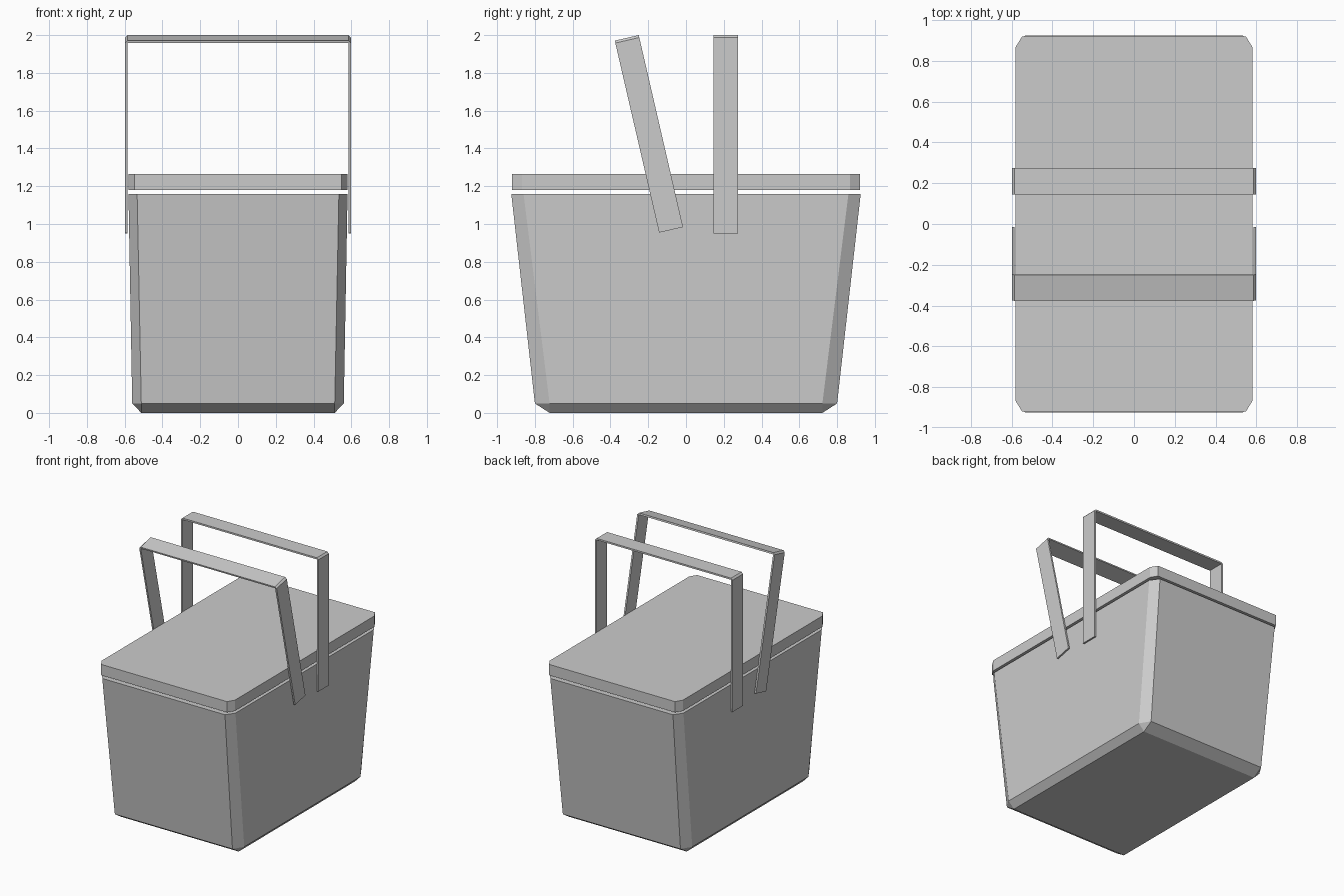
import bpy, bmesh
from math import radians

if "Cube" in bpy.data.objects:
    bpy.data.objects.remove(bpy.data.objects["Cube"])


def make_object(name, bm):
    bmesh.ops.remove_doubles(bm, verts=bm.verts, dist=0.0005)
    bmesh.ops.recalc_face_normals(bm, faces=bm.faces)
    mesh = bpy.data.meshes.new(name)
    bm.to_mesh(mesh)
    bm.free()
    obj = bpy.data.objects.new(name, mesh)
    bpy.context.collection.objects.link(obj)
    return obj


def loft(name, rings):
    """Stack of chamfered rectangles: (z, half x, half y, chamfer x, chamfer y)."""
    bm = bmesh.new()
    loops = []
    for z, x, y, cx, cy in rings:
        a, b = x - cx, y - cy
        pts = [(x, -b), (x, b), (a, y), (-a, y), (-x, b), (-x, -b), (-a, -y), (a, -y)]
        loops.append([bm.verts.new((px, py, z)) for px, py in pts])
    for low, high in zip(loops, loops[1:]):
        for i in range(8):
            j = (i + 1) % 8
            bm.faces.new((low[i], low[j], high[j], high[i]))
    bm.faces.new(loops[0][::-1])
    bm.faces.new(loops[-1])
    return make_object(name, bm)


def handle(name, length, location, tilt):
    """Thin U-shaped strap with small chamfers at the upper corners."""
    out, inn, t, half_w = 0.598, 0.585, 0.013, 0.065
    right = [(out, 0, inn, 0), (out, length - t, inn, length - t),
             (inn, length, inn, length - t)]
    left = [(-a, b, -c, d) for a, b, c, d in reversed(right)]
    bm = bmesh.new()
    sections = []
    for ox, oz, ix, iz in right + left:
        sections.append([bm.verts.new(p) for p in (
            (ox, -half_w, oz), (ox, half_w, oz), (ix, half_w, iz), (ix, -half_w, iz))])
    for s, e in zip(sections, sections[1:]):
        for i in range(4):
            j = (i + 1) % 4
            bm.faces.new((s[i], s[j], e[j], e[i]))
    bm.faces.new(sections[0])
    bm.faces.new(sections[-1])
    obj = make_object(name, bm)
    obj.location = location
    obj.rotation_euler.x = radians(tilt)
    return obj


# Tapered box; the corner chamfers close to points at the base
loft("basket_body", [(0.0, 0.512, 0.722, 0.0, 0.0),
                     (0.05, 0.56, 0.80, 0.048, 0.078),
                     (1.16, 0.58, 0.925, 0.046, 0.065)])

# Flat lid floating just above the rim
loft("lid", [(1.18, 0.58, 0.92, 0.032, 0.052),
             (1.265, 0.58, 0.92, 0.032, 0.052)])

# Carrying handles
handle("back_handle", 1.05, (0, 0.21, 0.95), 0)
handle("front_handle", 1.043, (0, -0.079, 0.969), 13)
